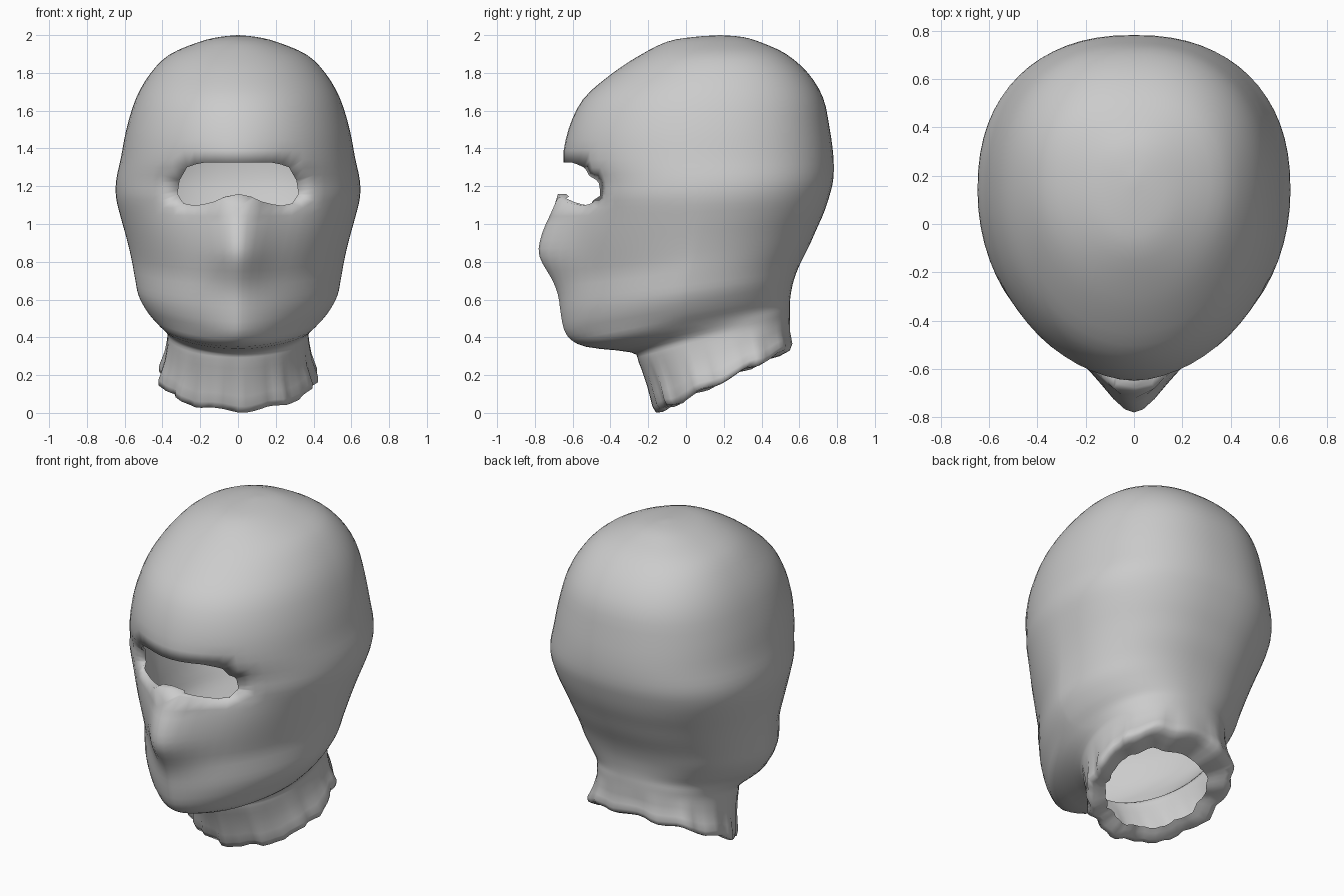
import bpy
import bmesh
import math
from mathutils import Vector
from mathutils.geometry import intersect_point_line

cube = bpy.data.objects.get("Cube")
if cube:
    bpy.data.objects.remove(cube, do_unlink=True)

COLUMNS = 64
STEPS = 3

# Cross-sections from the turned-in hem up to the crown:
# front height, front depth, back height, back depth, half width
sections = [
    (.05, -.06, .28, .41, .3),
    (0, -.15, .33, .55, .415),
    (.14, -.2, .42, .55, .39),
    (.27, -.25, .49, .55, .375),
    (.32, -.29, .54, .55, .38),
    (.35, -.53, .58, .55, .42),
    (.41, -.63, .63, .555, .475),
    (.52, -.66, .7, .57, .525),
    (.63, -.66, .78, .6, .545),
    (.75, -.65, .88, .65, .565),
    (.87, -.64, .97, .69, .59),
    (1, -.625, 1.06, .73, .62),
    (1.12, -.61, 1.15, .76, .645),
    (1.22, -.61, 1.24, .78, .645),
    (1.34, -.64, 1.36, .78, .62),
    (1.5, -.62, 1.51, .76, .59),
    (1.66, -.545, 1.67, .725, .54),
    (1.79, -.4, 1.8, .645, .465),
    (1.89, -.25, 1.9, .53, .365),
    (1.965, -.1, 1.96, .4, .21),
    (1.99, .04, 1.99, .3, .1),
    (2, .18, 2, .18, 0),
]


def spline(a, b, c, d, t):
    """Smooth curve from b to c."""
    return b + .5 * t * (c - a + t * (2 * a - 5 * b + 4 * c - d + t * (3 * (b - c) + d - a)))


def bell(value, centre, width):
    return math.exp(-.5 * ((value - centre) / width) ** 2)


def refined(keys):
    """Insert smooth in-between sections."""
    last = len(keys) - 1
    for i in range(last):
        near = [keys[max(0, min(last, i + k))] for k in (-1, 0, 1, 2)]
        for step in range(STEPS):
            yield [spline(*values, step / STEPS) for values in zip(*near)]
    yield list(keys[last])


def surface_point(section, angle):
    """Point on one cross-section; angle zero is the middle of the face."""
    z_front, y_front, z_back, y_back, width = section
    span = y_back - y_front
    middle = y_front + .54 * span
    sine, cosine = math.sin(angle), math.cos(angle)

    # Narrow jaw in front, fuller skull behind
    jaw = max(0, min(1, (z_front - .3) / .1)) * max(0, min(1, (1.15 - z_front) / .45))
    power = 2 - .5 * jaw if cosine > 0 else 2.3
    x = width * math.copysign(abs(sine) ** (2 / power), sine)
    reach = middle - y_front if cosine > 0 else y_back - middle
    y = middle - reach * math.copysign(abs(cosine) ** (2 / power), cosine)
    z = z_front + (z_back - z_front) * (y - y_front) / max(span, .001)

    # Gathered folds of the neck, deepest in front
    gather = max(0, 1 - z_front / .3)
    fold = 1 + gather * (.02 * math.sin(13 * angle) + (.018 + .012 * cosine) * math.sin(22 * angle + 1))
    x *= fold
    y = middle + (y - middle) * fold
    z += .01 * gather * (1 + math.sin(9 * angle + 4))

    # Broad nose ridge and recessed eye corners
    if y < 0 and z_front > .34:
        y -= .14 * bell(x, 0, .105) * bell(z, .87, .12 if z < .87 else .22)
        y += .025 * bell(abs(x), .31, .11) * bell(z, 1.15, .1)
    return Vector((x, y, z))


# Eye opening outline, one half mirrored
half = [(0, 1.325), (.2, 1.325), (.27, 1.3), (.31, 1.23), (.32, 1.16),
        (.29, 1.11), (.22, 1.095), (.12, 1.12), (.06, 1.15), (0, 1.16)]
outline = half + [(-x, z) for x, z in reversed(half[1:-1])]
segments = list(zip(outline, outline[1:] + outline[:1]))


def in_opening(point):
    inside = False
    for (ax, az), (bx, bz) in segments:
        if (az > point.z) != (bz > point.z):
            if point.x < ax + (bx - ax) * (point.z - az) / (bz - az):
                inside = not inside
    return inside


def nearest_on_outline(point):
    flat = Vector((point.x, 0, point.z))
    best = None
    for start, end in segments:
        a, b = Vector((start[0], 0, start[1])), Vector((end[0], 0, end[1]))
        t = intersect_point_line(flat, a, b)[1]
        spot = a.lerp(b, max(0, min(1, t)))
        if best is None or (spot - flat).length < (best - flat).length:
            best = spot
    return best


# Fabric shell lofted through the sections
bm = bmesh.new()
rings = [[bm.verts.new(surface_point(section, math.tau * i / COLUMNS))
          for i in range(COLUMNS)] for section in refined(sections)]
for lower, upper in zip(rings, rings[1:]):
    for i in range(COLUMNS):
        j = (i + 1) % COLUMNS
        bm.faces.new((lower[i], lower[j], upper[j], upper[i]))
bmesh.ops.remove_doubles(bm, verts=bm.verts[:], dist=.0005)

# Cut the eye opening and pull its rim onto the outline
inner = [v for v in bm.verts if v.co.y < 0 and in_opening(v.co)]
bmesh.ops.delete(bm, geom=inner, context="VERTS")
for vert in bm.verts:
    if vert.is_boundary and vert.co.z > .9:
        spot = nearest_on_outline(vert.co)
        vert.co = (spot.x, vert.co.y + .005, spot.z)

# Turn the rim of the opening inwards
rim = [e for e in bm.edges if e.is_boundary and e.verts[0].co.z > .9]
turned = bmesh.ops.extrude_edge_only(bm, edges=rim)["geom"]
for vert in turned:
    if isinstance(vert, bmesh.types.BMVert):
        vert.co.y += .045 * bell(vert.co.x, 0, .25)
bmesh.ops.recalc_face_normals(bm, faces=bm.faces[:])

mesh = bpy.data.meshes.new("fabric_hood")
bm.to_mesh(mesh)
bm.free()
mesh.shade_smooth()
hood = bpy.data.objects.new("fabric_hood", mesh)
bpy.context.scene.collection.objects.link(hood)

# Plain grey cloth
grey = (.6, .6, .6, 1)
cloth = bpy.data.materials.new("grey_cloth")
cloth.use_nodes = True
cloth.diffuse_color = grey
cloth.node_tree.nodes["Principled BSDF"].inputs["Base Color"].default_value = grey
mesh.materials.append(cloth)
